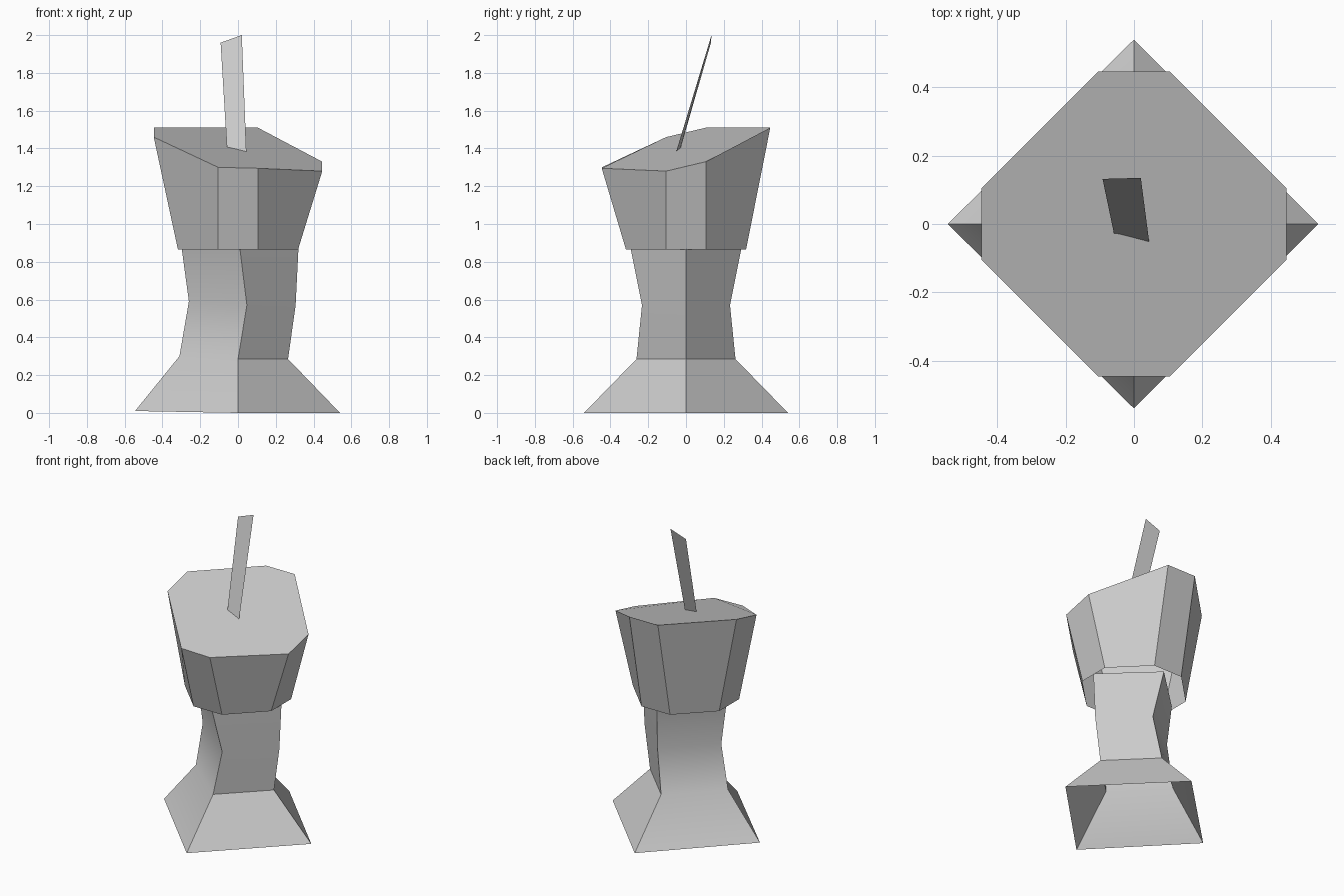
import bpy
import math

if "Cube" in bpy.data.objects:
    bpy.data.objects.remove(bpy.data.objects["Cube"])


def make(name, verts, faces):
    mesh = bpy.data.meshes.new(name)
    mesh.from_pydata(verts, [], faces)
    mesh.update()
    obj = bpy.data.objects.new(name, mesh)
    bpy.context.collection.objects.link(obj)
    return obj


def loft(name, rings, cap=False):
    n = len(rings[0])
    verts = [v for r in rings for v in r]
    faces = []
    for k in range(len(rings) - 1):
        for i in range(n):
            j = (i + 1) % n
            faces.append((k*n + i, k*n + j, (k+1)*n + j, (k+1)*n + i))
    if cap:
        faces.append([(len(rings) - 1) * n + i for i in range(n)])
    return make(name, verts, faces)


# Four-sided stem with flared foot, open underneath
# z, left z, left x, right x, front/back x, front/back y
levels = [
    (0.00, 0.01, -0.545, 0.54, 0.00, 0.54),
    (0.285, 0.30, -0.31, 0.265, 0.00, 0.262),
    (0.57, 0.59, -0.26, 0.305, 0.047, 0.233),
    (0.87, 0.87, -0.298, 0.32, 0.01, 0.293),
]
stem = loft("stem", [
    [(r, 0, z), (m, y, z), (l, 0, lz), (m, -y, z)]
    for z, lz, l, r, m, y in levels])
bpy.context.view_layer.objects.active = stem
stem.select_set(True)
bpy.ops.object.shade_smooth_by_angle(angle=math.radians(30))


# Octagonal cup: open bottom, slanted closed top
def octagon(r, c, heights):
    xy = [(r, -c), (r, c), (c, r), (-c, r),
          (-r, c), (-r, -c), (-c, -r), (c, -r)]
    return [(x, y, z) for (x, y), z in zip(xy, heights)]


loft("cup", [
    octagon(0.318, 0.105, [0.865] * 8),
    octagon(0.446, 0.105, [1.28, 1.33, 1.51, 1.51, 1.51, 1.46, 1.30, 1.295]),
], cap=True)

# Thin straw, one flat strip passing slightly through the lid
make("straw", [(-0.053, -0.055, 1.31), (0.048, -0.08, 1.29),
               (0.02, 0.135, 2.0), (-0.092, 0.132, 1.96)], [(0, 1, 2, 3)])
